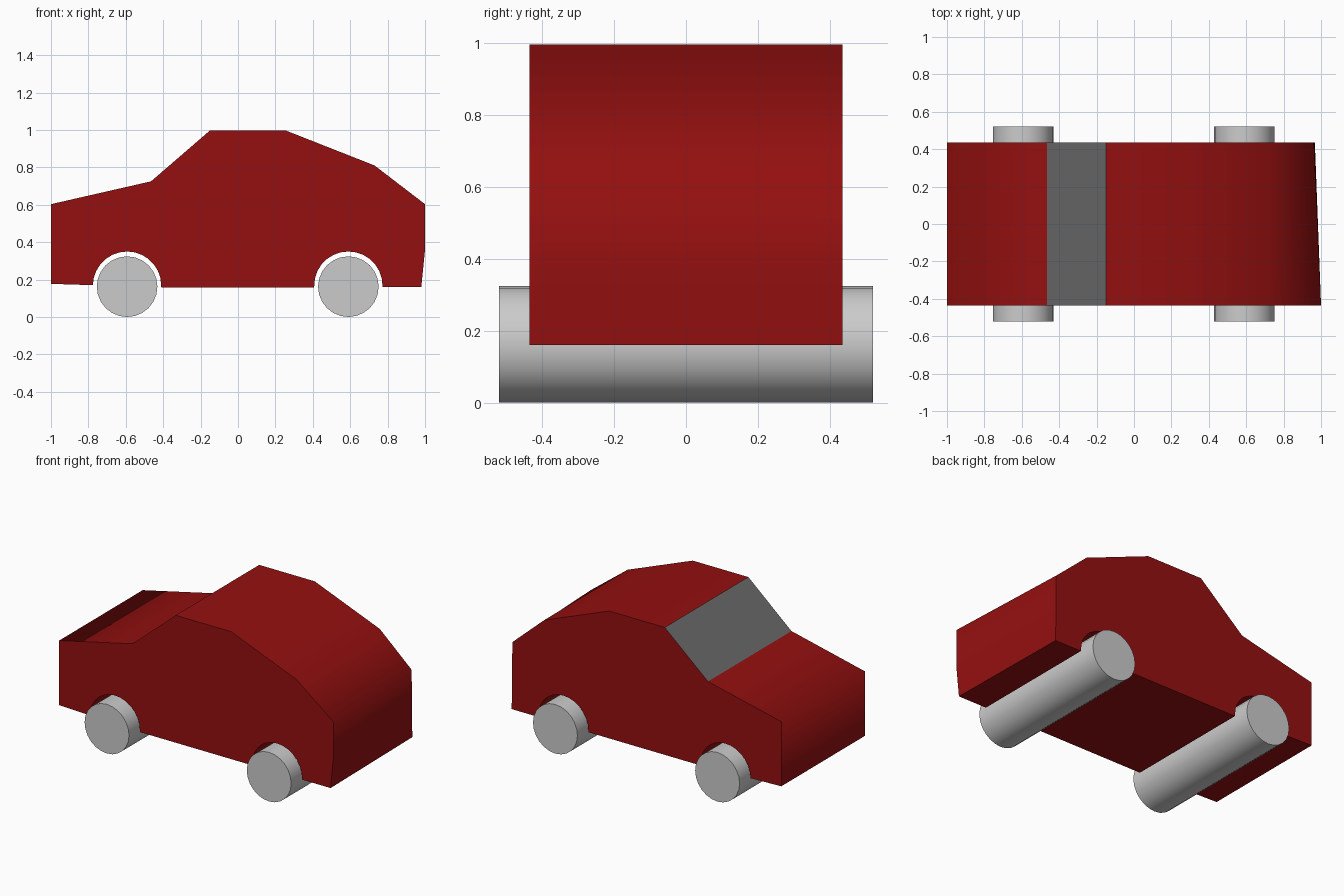
import bpy
import bmesh
from math import pi, cos, sin, radians

if "Cube" in bpy.data.objects:
    bpy.data.objects.remove(bpy.data.objects["Cube"])

HALF_W = 0.435
WHEEL_X = (-0.593, 0.59)


def material(name, rgb):
    mat = bpy.data.materials.new(name)
    mat.diffuse_color = (*rgb, 1)
    mat.use_nodes = True
    mat.node_tree.nodes["Principled BSDF"].inputs["Base Color"].default_value = mat.diffuse_color
    return mat


def finish(name, bm, mat=None, angle=80):
    mesh = bpy.data.meshes.new(name)
    bm.to_mesh(mesh)
    bm.free()
    obj = bpy.data.objects.new(name, mesh)
    bpy.context.collection.objects.link(obj)
    if mat:
        mesh.materials.append(mat)
    bpy.ops.object.select_all(action='DESELECT')
    obj.select_set(True)
    bpy.context.view_layer.objects.active = obj
    bpy.ops.object.shade_smooth_by_angle(angle=radians(angle))
    return obj


def arch(cx, z_left, z_right, r=0.183, cz=0.167, n=14):
    """Wheel arch points from left to right."""
    pts = [(cx + r * cos(pi - pi * i / n), cz + r * sin(pi * i / n)) for i in range(n + 1)]
    pts[0] = (cx - r, z_left)
    pts[-1] = (cx + r, z_right)
    return pts


red = material("red_paint", (0.30, 0.005, 0.005))
glass = material("dark_glass", (0.15, 0.15, 0.15))

# Body: side profile running from the hood end, around the underside, to the roof front
cowl, roof_front = (-0.465, 0.725), (-0.15, 0.997)
lower = ([cowl, (-1, 0.603), (-1, 0.177)]
         + arch(WHEEL_X[0], 0.17, 0.157) + arch(WHEEL_X[1], 0.157, 0.16))
rear_near = [(0.98, 0.16), (1.0, 0.36), (1.0, 0.603)]
rear_far = [(0.967, 0.16), (0.965, 0.36), (0.962, 0.603)]   # tail is slightly skewed
upper = [(0.73, 0.81), (0.255, 0.997), roof_front]

bm = bmesh.new()
near = [bm.verts.new((x, -HALF_W, z)) for x, z in lower + rear_near + upper]
far = [bm.verts.new((x, HALF_W, z)) for x, z in lower + rear_far + upper]
bm.faces.new(near)
bm.faces.new(far[::-1])
for i in range(len(near) - 1):   # the windshield opening stays free
    bm.faces.new((near[i + 1], near[i], far[i], far[i + 1]))
bmesh.ops.recalc_face_normals(bm, faces=bm.faces)
finish("car_body", bm, red)

# Windshield
bm = bmesh.new()
bm.faces.new([bm.verts.new((p[0], y, p[1])) for p, y in (
    (cowl, HALF_W), (cowl, -HALF_W), (roof_front, -HALF_W), (roof_front, HALF_W))])
finish("windshield", bm, glass)

# Wheel pairs: one roller across the whole width for each axle
for name, x in zip(("front_wheels", "rear_wheels"), WHEEL_X):
    bm = bmesh.new()
    bmesh.ops.create_cone(bm, cap_ends=True, segments=24,
                          radius1=0.162, radius2=0.162, depth=1.04)
    wheels = finish(name, bm, angle=40)
    wheels.rotation_euler = (pi / 2, 0, 0)
    wheels.location = (x, 0, 0.162)
